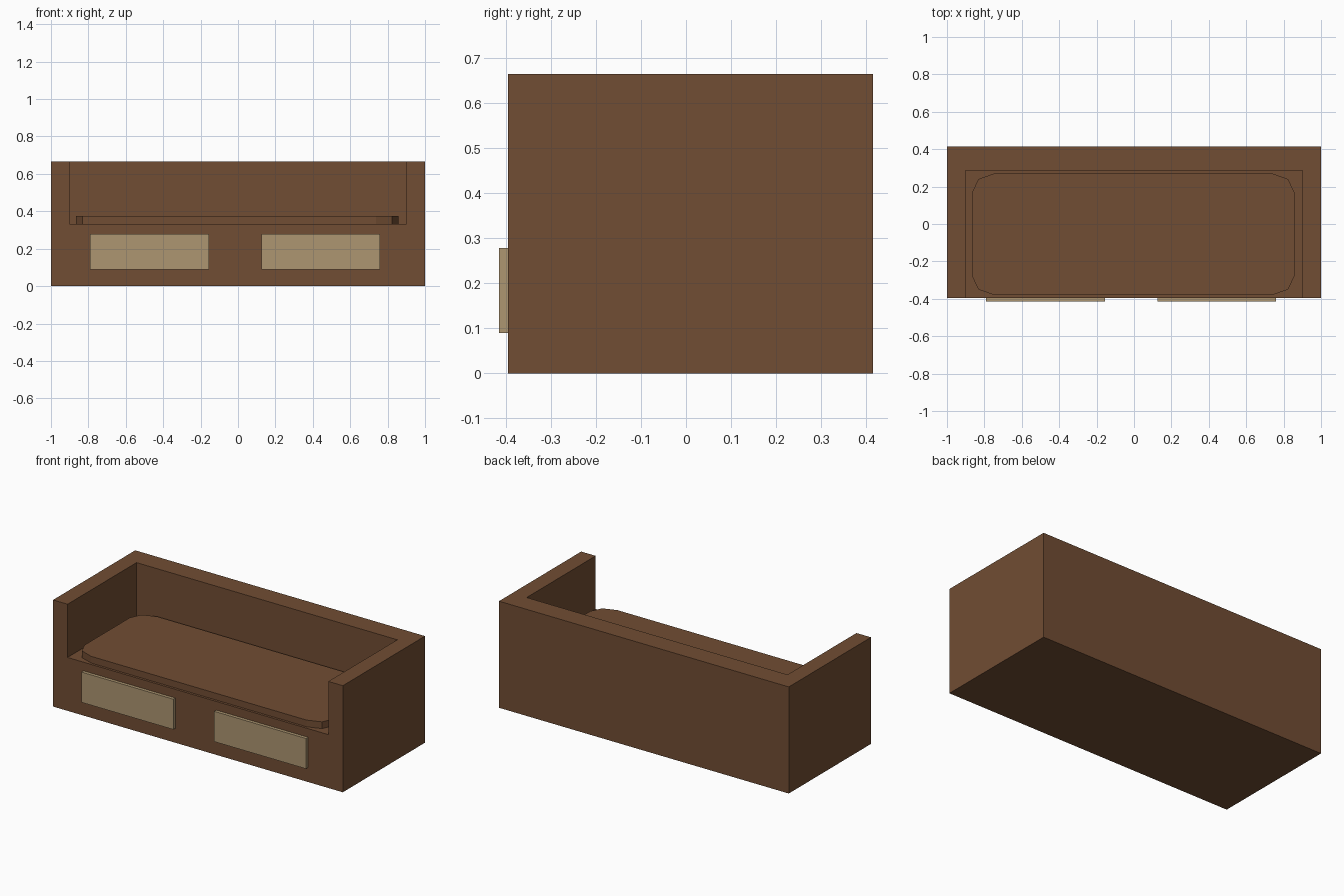
import bpy, bmesh

if "Cube" in bpy.data.objects:
    bpy.data.objects.remove(bpy.data.objects["Cube"])


def material(name, rgb):
    m = bpy.data.materials.new(name)
    m.diffuse_color = (*rgb, 1)
    m.use_nodes = True
    m.node_tree.nodes["Principled BSDF"].inputs["Base Color"].default_value = m.diffuse_color
    return m


brown = material("brown upholstery", (0.165, 0.074, 0.033))
tan = material("tan drawer", (0.417, 0.305, 0.165))


def prism(name, outline, z0, z1, mat):
    """Extrude a flat outline from z0 up to z1."""
    bm = bmesh.new()
    base = bm.faces.new([bm.verts.new((x, y, z0)) for x, y in outline])
    ext = bmesh.ops.extrude_face_region(bm, geom=[base], use_keep_orig=True)
    top = [v for v in ext["geom"] if isinstance(v, bmesh.types.BMVert)]
    bmesh.ops.translate(bm, verts=top, vec=(0, 0, z1 - z0))
    bmesh.ops.recalc_face_normals(bm, faces=bm.faces)
    mesh = bpy.data.meshes.new(name)
    bm.to_mesh(mesh)
    bm.free()
    mesh.materials.append(mat)
    ob = bpy.data.objects.new(name, mesh)
    bpy.context.collection.objects.link(ob)
    return ob


def box(name, x0, x1, y0, y1, z0, z1, mat):
    return prism(name, [(x0, y0), (x1, y0), (x1, y1), (x0, y1)], z0, z1, mat)


# Sofa body with the seat well cut out of it
body = box("sofa_body", -1, 1, -0.395, 0.415, 0, 0.665, brown)
well = box("seat_well_cutter", -0.9, 0.9, -0.6, 0.285, 0.333, 0.9, brown)
well.hide_render = True
cut = body.modifiers.new("seat well", "BOOLEAN")
cut.operation = "DIFFERENCE"
cut.solver = "EXACT"
cut.object = well
bpy.context.view_layer.objects.active = body
bpy.ops.object.modifier_apply(modifier=cut.name)
bpy.data.objects.remove(well)

# Seat cushion: rounded rectangle with two-segment corners
cx, cy, hx, hy = -0.004, -0.055, 0.861, 0.325
corner = [(hx, hy - 0.10), (hx - 0.033, hy - 0.03), (hx - 0.118, hy)]
outline = []
for sx, sy in ((1, 1), (-1, 1), (-1, -1), (1, -1)):
    pts = corner if sx * sy > 0 else corner[::-1]
    outline += [(cx + sx * x, cy + sy * y) for x, y in pts]
prism("seat_cushion", outline, 0.333, 0.375, brown)

# Drawer fronts
for side, x0 in (("left", -0.79), ("right", 0.126)):
    box(side + "_drawer", x0, x0 + 0.634, -0.415, -0.395, 0.09, 0.279, tan)
